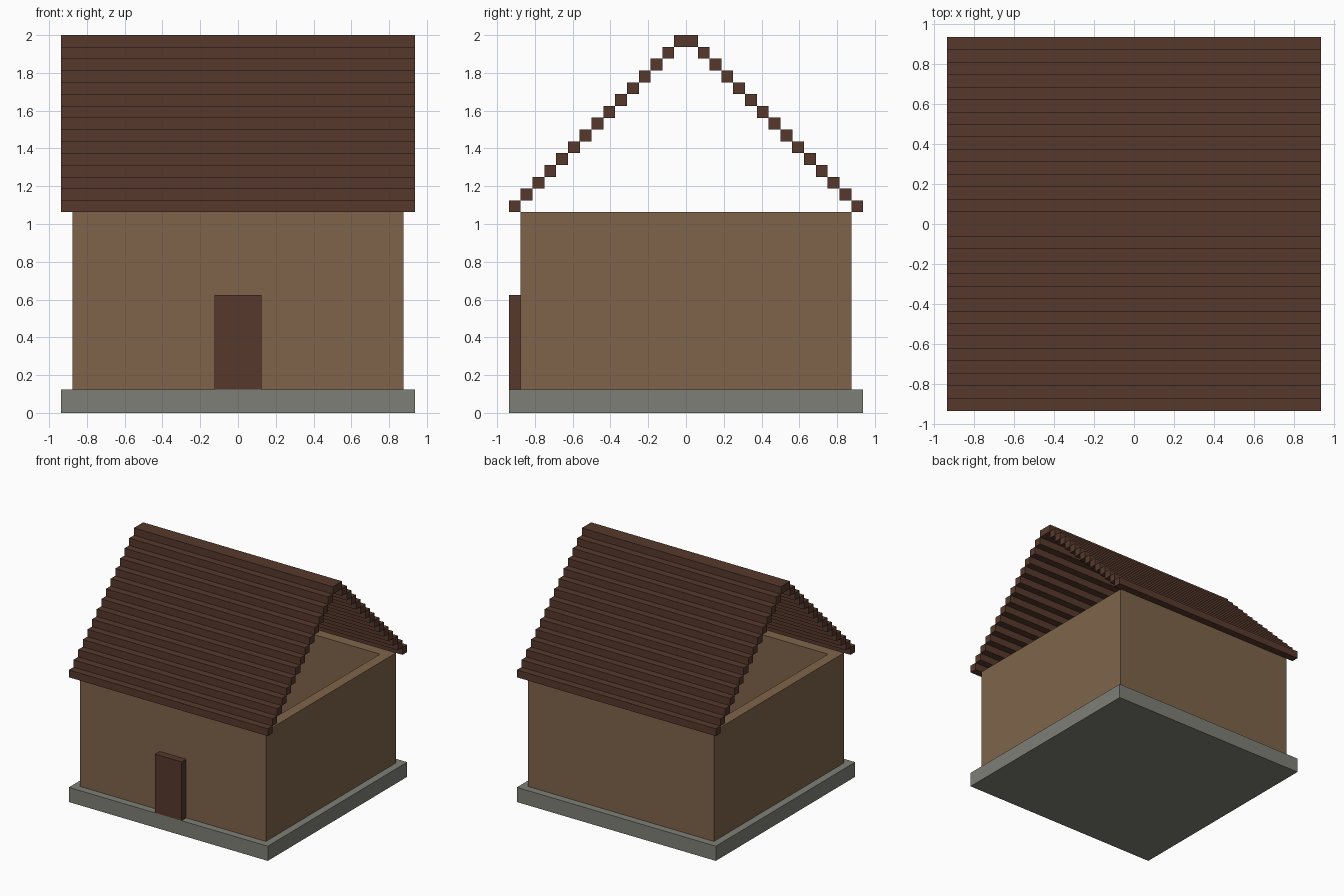
import bpy, bmesh

cube = bpy.data.objects.get("Cube")
if cube:
    bpy.data.objects.remove(cube, do_unlink=True)

U = 1 / 16                      # block unit
HALF = 15 * U                   # half width of plinth and roof
WALL = 14 * U                   # half width of walls
FLOOR, EAVES = 2 * U, 17 * U    # wall bottom and top
STEPS = 14                      # roof planks per side below the ridge


def material(name, srgb):
    """Flat colour given as 0-255 sRGB, stored as linear."""
    lin = [((c / 255 + 0.055) / 1.055) ** 2.4 for c in srgb] + [1.0]
    mat = bpy.data.materials.new(name)
    mat.use_nodes = True
    mat.diffuse_color = lin
    bsdf = next(n for n in mat.node_tree.nodes if n.type == 'BSDF_PRINCIPLED')
    bsdf.inputs["Base Color"].default_value = lin
    bsdf.inputs["Roughness"].default_value = 0.9
    return mat


def box(name, mat, lo, hi, edit=None):
    """Box between two corners, optionally reshaped by edit(bm)."""
    bm = bmesh.new()
    bmesh.ops.create_cube(bm, size=1)
    for v in bm.verts:
        v.co = [lo[i] if v.co[i] < 0 else hi[i] for i in range(3)]
    if edit:
        edit(bm)
    mesh = bpy.data.meshes.new(name)
    bm.to_mesh(mesh)
    bm.free()
    mesh.materials.append(mat)
    obj = bpy.data.objects.new(name, mesh)
    bpy.context.collection.objects.link(obj)
    return obj


def hollow(bm):
    """Open the box from the top, leaving walls two units thick."""
    bm.normal_update()
    top = max(bm.faces, key=lambda f: f.calc_center_median().z)
    bottom = min(bm.faces, key=lambda f: f.calc_center_median().z)
    bmesh.ops.delete(bm, geom=[bottom], context='FACES_ONLY')
    bmesh.ops.inset_individual(bm, faces=[top], thickness=2 * U)
    inner = bmesh.ops.extrude_discrete_faces(bm, faces=[top])["faces"][0]
    for v in inner.verts:
        v.co.z = FLOOR
    bmesh.ops.delete(bm, geom=[inner], context='FACES_ONLY')


stone = material("grey stone", (127, 127, 119))
plaster = material("tan wall", (127, 100, 74))
wood = material("dark brown wood", (86, 57, 44))

# Plinth, open-topped walls and door
box("plinth", stone, (-HALF, -HALF, 0), (HALF, HALF, FLOOR))
box("walls", plaster, (-WALL, -WALL, FLOOR), (WALL, WALL, EAVES), hollow)
box("door", wood, (-2 * U, -HALF, FLOOR), (2 * U, -WALL, 10 * U))

# Stepped roof planks, climbing to the ridge and mirrored to the back
planks = box("roof_planks", wood, (-HALF, -HALF, EAVES), (HALF, -WALL, EAVES + U))
array = planks.modifiers.new("steps", 'ARRAY')
array.count = STEPS
array.use_relative_offset = False
array.use_constant_offset = True
array.constant_offset_displace = (0, U, U)
mirror = planks.modifiers.new("back_slope", 'MIRROR')
mirror.use_axis = (False, True, False)
mirror.use_mirror_merge = False

# Ridge beam
box("ridge_beam", wood, (-HALF, -U, EAVES + STEPS * U), (HALF, U, EAVES + (STEPS + 1) * U))
